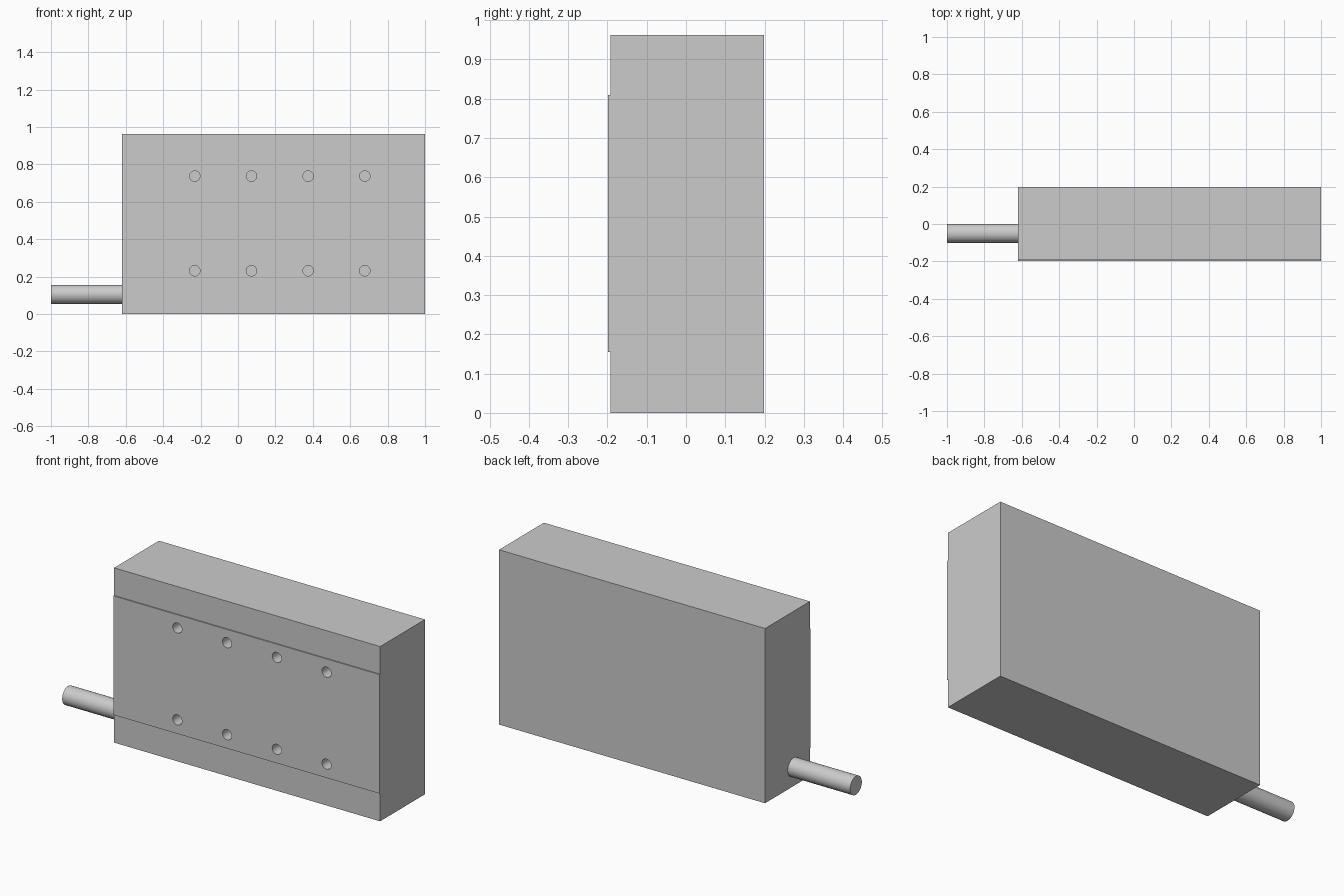
import bpy, bmesh
from math import pi
from mathutils import Matrix

if "Cube" in bpy.data.objects:
    bpy.data.objects.remove(bpy.data.objects["Cube"])

X0, X1 = -0.62, 1.0


def add_object(name, bm):
    bmesh.ops.recalc_face_normals(bm, faces=bm.faces)
    mesh = bpy.data.meshes.new(name)
    bm.to_mesh(mesh)
    bm.free()
    obj = bpy.data.objects.new(name, mesh)
    bpy.context.collection.objects.link(obj)
    return obj


def add_cylinder(bm, radius, length, matrix, segments=48):
    bmesh.ops.create_cone(bm, cap_ends=True, segments=segments, radius1=radius,
                          radius2=radius, depth=length, matrix=matrix)


def smooth(obj):
    bpy.ops.object.select_all(action='DESELECT')
    obj.select_set(True)
    bpy.context.view_layer.objects.active = obj
    bpy.ops.object.shade_smooth_by_angle(angle=pi / 6)


# Housing: side profile (y, z) with a slightly raised mounting face, swept along x
profile = [(0.198, 0), (0.198, 0.962), (-0.192, 0.962), (-0.192, 0.81),
           (-0.198, 0.81), (-0.198, 0.155), (-0.192, 0.155), (-0.192, 0)]
bm = bmesh.new()
face = bm.faces.new([bm.verts.new((X0, y, z)) for y, z in profile])
swept = bmesh.ops.extrude_face_region(bm, geom=[face])['geom']
bmesh.ops.translate(bm, vec=(X1 - X0, 0, 0),
                    verts=[v for v in swept if isinstance(v, bmesh.types.BMVert)])
housing = add_object("housing", bm)

# Two rows of four blind screw holes in the mounting face
bm = bmesh.new()
for z in (0.231, 0.737):
    for i in range(4):
        place = Matrix.Translation((-0.231 + i * 0.303, -0.198, z))
        add_cylinder(bm, 0.028, 0.2, place @ Matrix.Rotation(pi / 2, 4, 'X'), 32)
cutter = add_object("screw_hole_cutter", bm)
cutter.hide_render = True

cut = housing.modifiers.new("screw_holes", 'BOOLEAN')
cut.operation = 'DIFFERENCE'
cut.solver = 'EXACT'
cut.object = cutter
bpy.context.view_layer.objects.active = housing
bpy.ops.object.modifier_apply(modifier=cut.name)
bpy.data.objects.remove(cutter)
smooth(housing)

# Cable leaving the lower corner of the left side
bm = bmesh.new()
add_cylinder(bm, 0.051, 0.39, Matrix.Translation((-0.805, -0.05, 0.105))
             @ Matrix.Rotation(pi / 2, 4, 'Y'))
smooth(add_object("cable", bm))
